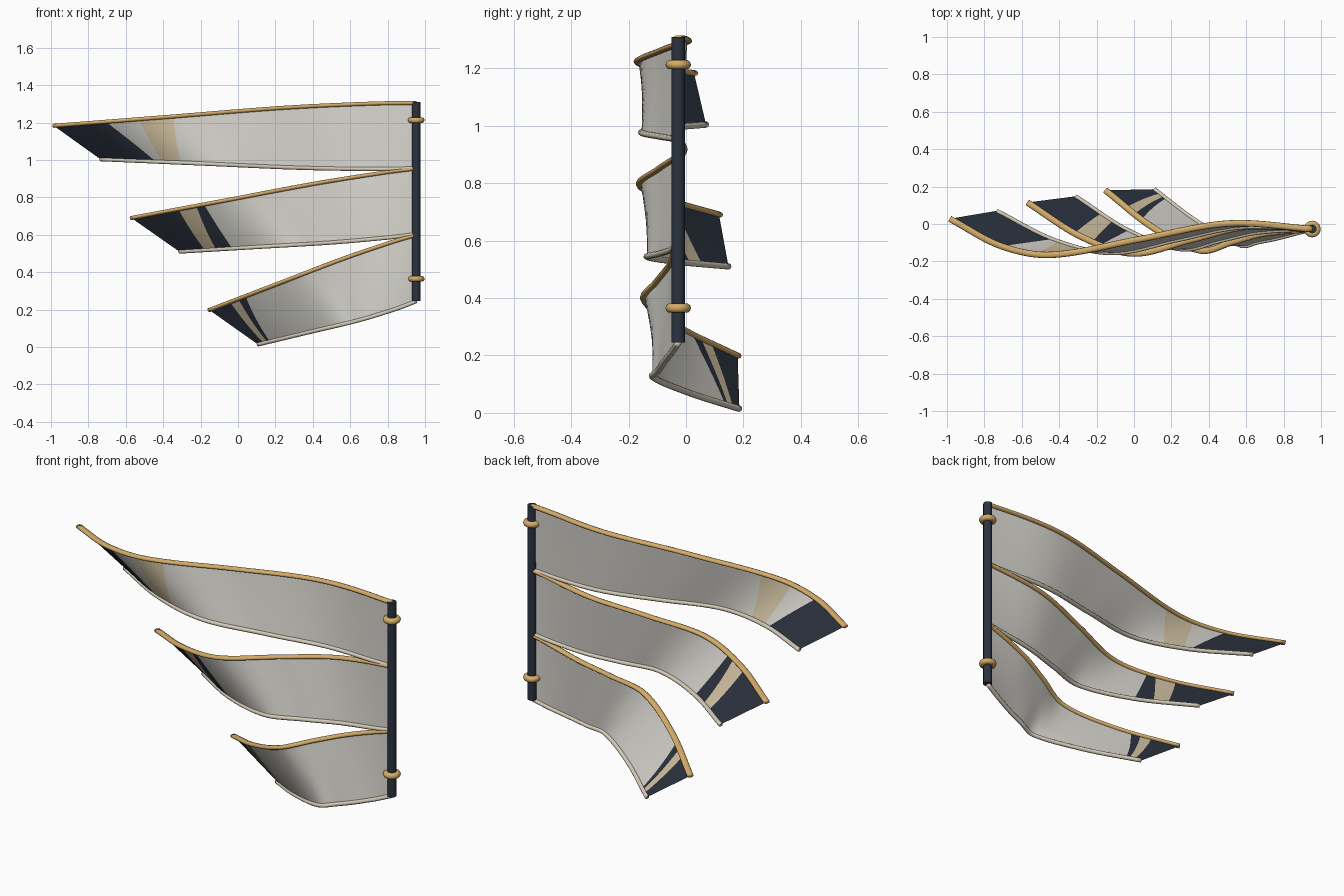
import bpy, bmesh, math
from mathutils import Vector

cube = bpy.data.objects.get("Cube")
if cube:
    bpy.data.objects.remove(cube)


def material(name, rgb):
    m = bpy.data.materials.new(name)
    m.use_nodes = True
    m.diffuse_color = (*rgb, 1)
    m.node_tree.nodes["Principled BSDF"].inputs["Base Color"].default_value = (*rgb, 1)
    return m


CLOTH = material("pale cloth", (0.69, 0.67, 0.62))
NAVY = material("dark navy", (0.025, 0.033, 0.05))
TAN = material("sand", (0.66, 0.55, 0.37))
GOLD = material("gold", (0.66, 0.41, 0.14))
CREAM = material("cream cord", (0.66, 0.60, 0.48))

POST_X, POST_Y = 0.953, -0.027


def finish(name, bm, mats):
    mesh = bpy.data.meshes.new(name)
    bm.normal_update()
    bm.to_mesh(mesh)
    bm.free()
    for m in mats:
        mesh.materials.append(m)
    for p in mesh.polygons:
        p.use_smooth = True
    ob = bpy.data.objects.new(name, mesh)
    bpy.context.collection.objects.link(ob)
    return ob


def smooth_through(keys, t):
    """Cubic curve through (t, value) keys."""
    def slope(i):
        a, b = keys[max(i - 1, 0)], keys[min(i + 1, len(keys) - 1)]
        return (b[1] - a[1]) / (b[0] - a[0])
    i = 0
    while i < len(keys) - 2 and t > keys[i + 1][0]:
        i += 1
    (t0, p0), (t1, p1) = keys[i], keys[i + 1]
    h = t1 - t0
    s = (t - t0) / h
    return ((2 * s**3 - 3 * s**2 + 1) * p0 + (s**3 - 2 * s**2 + s) * h * slope(i)
            + (3 * s**2 - 2 * s**3) * p1 + (s**3 - s**2) * h * slope(i + 1))


def edge_curve(x_tip, z_post, z_bend, z_tip, y_bend, t_low, y_low, y_tip, lift):
    """Return a function giving the point at t, from post (0) to free tip (1)."""
    bend = 0.23
    ys = [(0, POST_Y), (bend, y_bend),
          ((bend + t_low) / 2, (y_bend + y_low) / 2),
          (t_low, y_low),
          ((t_low + 1) / 2, y_low + lift * (y_tip - y_low)), (1, y_tip)]

    def line(t):
        return z_bend + (z_tip - z_bend) * (t - bend) / (1 - bend)
    zs = [(0, z_post), (bend / 2, (z_post + z_bend) / 2),
          (0.36, line(0.36)), (0.68, line(0.68)), (1, z_tip)]

    def point(t):
        return Vector((POST_X + (x_tip - POST_X) * t,
                       smooth_through(ys, t), smooth_through(zs, t)))
    return point


def cord(name, point, half_width, half_height, mat, steps=56, sides=10):
    """Oval cord swept along an edge, capped at both ends."""
    bm = bmesh.new()
    rings = []
    for i in range(steps + 1):
        t = i / steps
        along = (point(min(t + 0.01, 1)) - point(max(t - 0.01, 0))).normalized()
        side = along.cross(Vector((0, 0, 1))).normalized()
        up = side.cross(along)
        rings.append([bm.verts.new(point(t)
                      + side * half_width * math.cos(a) + up * half_height * math.sin(a))
                      for a in (math.tau * k / sides for k in range(sides))])
    for r, q in zip(rings, rings[1:]):
        for k in range(sides):
            n = (k + 1) % sides
            bm.faces.new((r[k], r[n], q[n], q[k]))
    bm.faces.new(rings[0][::-1])
    bm.faces.new(rings[-1])
    bmesh.ops.recalc_face_normals(bm, faces=bm.faces)
    return finish(name, bm, [mat])


def sail(name, top, bottom, bands, rows=10):
    """Ruled sheet; bands are (start at top, start at bottom, colour index)."""
    bm = bmesh.new()
    stops = bands + [(1, 1, 0)]
    spans, colours = [(0, 0)], []
    for (a0, b0, colour), (a1, b1, _) in zip(stops, stops[1:]):
        n = max(3, round((a1 - a0) * 50))
        for k in range(1, n + 1):
            spans.append((a0 + (a1 - a0) * k / n, b0 + (b1 - b0) * k / n))
            colours.append(colour)
    grid = []
    for a, b in spans:
        column = []
        for j in range(rows + 1):
            v = j / rows
            t = a + (b - a) * v
            column.append(bm.verts.new(top(t).lerp(bottom(t), v)))
        grid.append(column)
    for c, (p, q) in enumerate(zip(grid, grid[1:])):
        for j in range(rows):
            f = bm.faces.new((p[j], q[j], q[j + 1], p[j + 1]))
            f.material_index = colours[c]
    finish(name, bm, [CLOTH, NAVY, TAN])


# Three sails: upper edge, lower edge, colour bands
SAILS = {
    "upper": (
        edge_curve(-0.985, 1.305, 1.300, 1.183, 0.003, 0.72, -0.165, 0.028, 0.25),
        edge_curve(-0.735, 0.955, 0.948, 1.004, -0.018, 0.63, -0.155, 0.070, 0.30),
        [(0, 0, 0), (0.67, 0.745, 2), (0.765, 0.805, 0), (0.857, 0.825, 1)]),
    "middle": (
        edge_curve(-0.570, 0.955, 0.910, 0.690, -0.015, 0.63, -0.158, 0.115, 0.34),
        edge_curve(-0.313, 0.603, 0.568, 0.510, -0.045, 0.55, -0.135, 0.148, 0.35),
        [(0, 0, 0), (0.745, 0.777, 1), (0.772, 0.845, 2), (0.835, 0.893, 1)]),
    "lower": (
        edge_curve(-0.153, 0.600, 0.525, 0.198, -0.050, 0.54, -0.142, 0.180, 0.38),
        edge_curve(0.107, 0.245, 0.170, 0.014, -0.078, 0.45, -0.115, 0.186, 0.42),
        [(0, 0, 0), (0.825, 0.925, 1), (0.86, 0.94, 2), (0.90, 0.965, 1)]),
}
for name, (top, bottom, bands) in SAILS.items():
    sail(name + "_sail", top, bottom, bands)
    cord(name + "_sail_gold_edge", top, 0.017, 0.011, GOLD)
    cord(name + "_sail_cream_edge", bottom, 0.012, 0.011, CREAM)

# Upright post
bpy.ops.mesh.primitive_cylinder_add(vertices=16, radius=0.023, depth=1.065,
                                    location=(POST_X, POST_Y, 0.7775))
post = bpy.context.object
post.name = "post"
post.data.materials.append(NAVY)
bpy.ops.object.shade_smooth_by_angle()

# Collars around the post
for label, z in (("upper", 1.213), ("lower", 0.365)):
    bpy.ops.mesh.primitive_torus_add(major_radius=0.028, minor_radius=0.0165,
                                     major_segments=24, minor_segments=10,
                                     location=(POST_X, POST_Y, z))
    ring = bpy.context.object
    ring.name = label + "_collar"
    ring.data.materials.append(GOLD)
    bpy.ops.object.shade_smooth()
